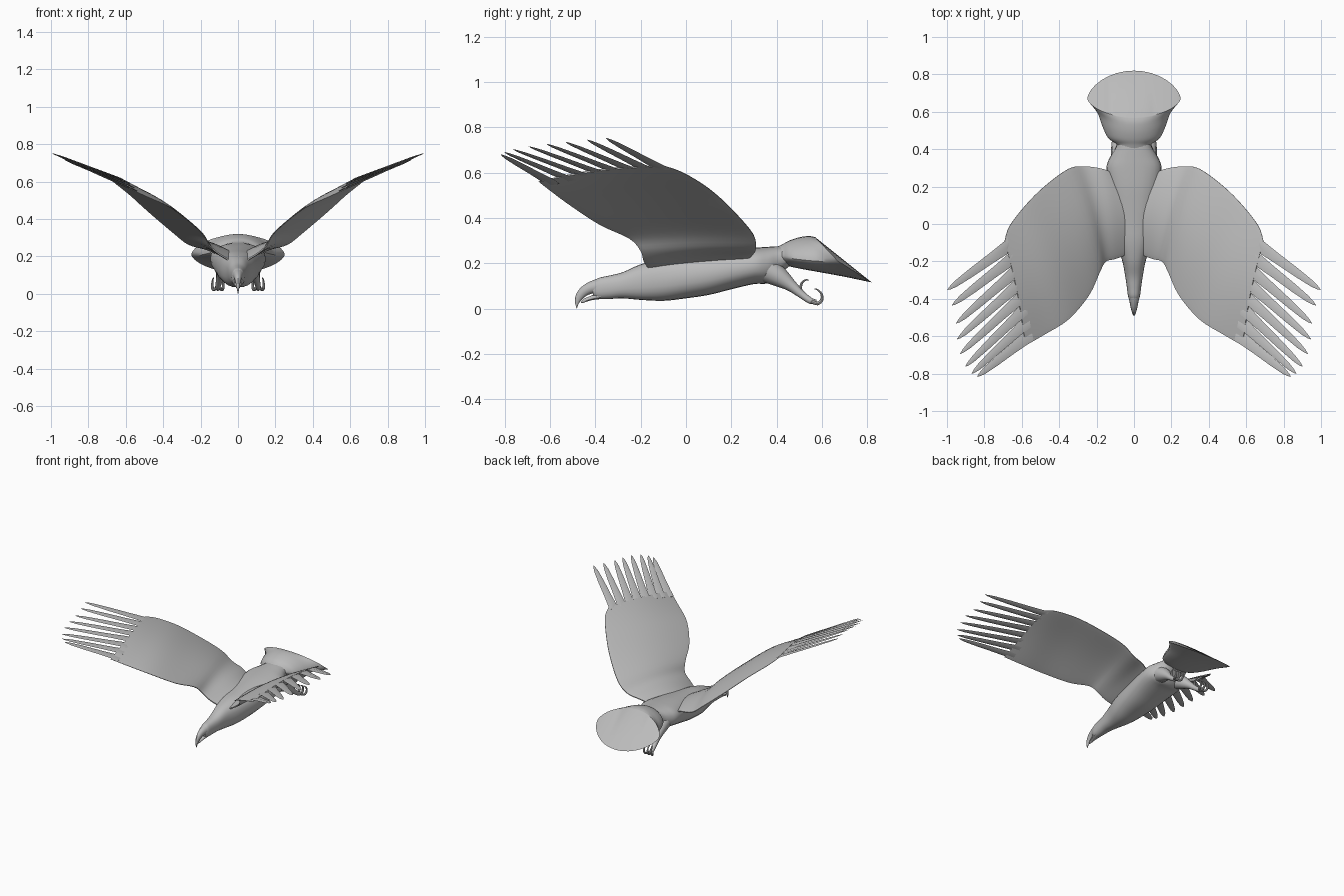
import bpy, bmesh, math
from mathutils import Vector

if "Cube" in bpy.data.objects:
    bpy.data.objects.remove(bpy.data.objects["Cube"])

grey = bpy.data.materials.new("plain grey")
grey.diffuse_color = (0.5, 0.5, 0.5, 1)
grey.use_nodes = True
grey.node_tree.nodes["Principled BSDF"].inputs["Base Color"].default_value = grey.diffuse_color


def smooth_rows(rows, steps=4):
    """Catmull-Rom interpolation of rows of numbers."""
    out = []
    for i in range(len(rows) - 1):
        a, b, c, d = (rows[max(i - 1, 0)], rows[i], rows[i + 1], rows[min(i + 2, len(rows) - 1)])
        for s in range(steps):
            t = s / steps
            out.append([0.5 * (2 * q + (r - p) * t + (2 * p - 5 * q + 4 * r - u) * t * t
                        + (3 * q - p - 3 * r + u) * t ** 3) for p, q, r, u in zip(a, b, c, d)])
    return out + [list(rows[-1])]


def loft(name, rings, mirror=False, strip_cap=False, angle=40):
    bm = bmesh.new()
    vs = [[bm.verts.new(p) for p in ring] for ring in rings]
    n = len(vs[0])
    for a, b in zip(vs, vs[1:]):
        for i in range(n):
            j = (i + 1) % n
            bm.faces.new((a[i], a[j], b[j], b[i]))
    bm.faces.new(vs[0])
    if strip_cap:                       # close the last ring with lengthwise strips
        e = vs[-1]
        for i in range(n // 2):
            q = [e[i], e[i + 1], e[(n - i - 1) % n], e[(n - i) % n]]
            bm.faces.new(list(dict.fromkeys(q)))
    else:
        bm.faces.new(vs[-1])
    bmesh.ops.recalc_face_normals(bm, faces=bm.faces)
    me = bpy.data.meshes.new(name)
    bm.to_mesh(me)
    bm.free()
    me.materials.append(grey)
    ob = bpy.data.objects.new(name, me)
    bpy.context.collection.objects.link(ob)
    if mirror:
        ob.modifiers.new("mirror", 'MIRROR').use_clip = False
    bpy.ops.object.select_all(action='DESELECT')
    ob.select_set(True)
    bpy.context.view_layer.objects.active = ob
    bpy.ops.object.shade_smooth_by_angle(angle=math.radians(angle))
    return ob


def power(v, e):
    return math.copysign(abs(v) ** e, v)


def body_rings(rows, n=24, e=0.85):
    """rows: y, half width, top z, bottom z"""
    return [[(w * power(math.cos(math.tau * i / n), e), y,
              (t + b) / 2 + (t - b) / 2 * power(math.sin(math.tau * i / n), e)) for i in range(n)]
            for y, w, t, b in smooth_rows(rows)]


def tube(name, pts, n=8, steps=4):
    """pts: x, y, z, radius"""
    rows = smooth_rows(pts, steps)
    rings = []
    for k, r in enumerate(rows):
        d = Vector(rows[min(k + 1, len(rows) - 1)][:3]) - Vector(rows[max(k - 1, 0)][:3])
        u = d.cross(Vector((1, 0, 0))).normalized()
        v = d.cross(u).normalized()
        rings.append([Vector(r[:3]) + max(r[3], .0005) * (u * math.cos(math.tau * i / n) + v * math.sin(math.tau * i / n))
                      for i in range(n)])
    return loft(name, rings, mirror=True)


# body, neck and head
loft("body", body_rings([
    (-.41, .022, .118, .055), (-.385, .032, .135, .042), (-.34, .038, .145, .042), (-.28, .047, .16, .045),
    (-.2, .062, .195, .038), (-.1, .092, .222, .034), (0, .112, .235, .045), (.1, .126, .248, .06),
    (.2, .14, .26, .085), (.3, .148, .268, .108), (.36, .127, .272, .112), (.41, .097, .275, .15),
    (.46, .085, .275, .19)]))

# hooked upper beak: rings tilt down toward the tip
upper = smooth_rows([(-.385, .098, .031, .036), (-.42, .092, .023, .027), (-.45, .076, .017, .023),
                     (-.472, .052, .011, .018), (-.482, .025, .006, .009), (-.482, .001, .001, .001)])
rings = []
for k, (y, z, w, h) in enumerate(upper):
    tilt = math.radians(80) * (k / (len(upper) - 1)) ** 1.3
    rings.append([(w * math.cos(math.tau * i / 12), y - h * math.sin(math.tau * i / 12) * math.sin(tilt),
                   z + h * math.sin(math.tau * i / 12) * math.cos(tilt)) for i in range(12)])
loft("upper_beak", rings)
loft("lower_beak", body_rings([(-.375, .026, .075, .042), (-.42, .016, .056, .036),
                               (-.45, .009, .043, .026), (-.463, .002, .03, .024)], 12))

# tail: lens-shaped rings that slant until the broad end face is cut
n = 32
rings = []
for y, w, zs, t, b, s in smooth_rows([
        (.4, .085, .235, .272, .185, 0), (.425, .092, .23, .283, .195, 0), (.46, .138, .222, .298, .182, .08),
        (.52, .168, .214, .313, .166, .25), (.6, .198, .208, .32, .142, .6), (.67, .25, .21, .315, .115, 1)]):
    ring = []
    for i in range(n):
        c, q = math.cos(math.tau * i / n), math.sin(math.tau * i / n)
        m = abs(q) ** 1.25
        ring.append((w * c, y + s * m * (-.1 if q > 0 else .15), zs + m * (t - zs if q > 0 else b - zs)))
    rings.append(ring)
loft("tail", rings, strip_cap=True)

# wing: head-side edge, tail-side edge, thickness
wing = smooth_rows([
    (.03, -.16, .17, .11, .27, .215, .05), (.10, -.187, .212, .17, .295, .24, .045),
    (.15, -.2, .255, .265, .308, .265, .036), (.18, -.25, .31, .35, .295, .33, .03),
    (.24, -.38, .37, .48, .2, .44, .024), (.35, -.51, .455, .58, .1, .53, .02),
    (.48, -.592, .515, .665, -.01, .598, .016), (.58, -.65, .56, .692, -.09, .628, .01)])


def chord(row, f, off=0.0):
    p = Vector(row[:3]).lerp(Vector(row[3:6]), f)
    bulge = math.sin(math.pi * f)
    return p + Vector((-.5, 0, .85)) * (.022 * bulge + off * row[6] * (.15 + .85 * bulge ** .7))


m = 14
fr = [(1 - math.cos(math.pi * i / m)) / 2 for i in range(m + 1)]
loft("wing", [[chord(r, f, .5) for f in fr] + [chord(r, f, -.5) for f in reversed(fr)] for r in wing], mirror=True)

# primary feathers fanned along the wing end
tips = smooth_rows([(.838, -.815, .68), (.895, -.775, .70), (.94, -.655, .722), (.955, -.51, .738),
                    (.998, -.352, .753)], 7)
count = 8
for k in range(count):
    f = (k + .5) / count
    root = chord(wing[-3], f)
    mid = chord(wing[-1], f)
    tip = Vector(tips[round(k * (len(tips) - 1) / (count - 1))])
    across = (Vector(wing[-1][3:6]) - Vector(wing[-1][:3])).normalized()
    up = across.cross(tip - mid).normalized()
    path = [(root, .035), (mid, .035), (mid.lerp(tip, .25), .029), (mid.lerp(tip, .6), .024),
            (mid.lerp(tip, .85), .017), (mid.lerp(tip, .95), .009), (tip, .001)]
    rings = []
    for p, w in path:
        th = .005 * min(1, w / .02)
        # slight twist so neighbouring feathers overlap like slats
        side = (across + up * .12).normalized()
        rings.append([p + side * w, p + up * th, p - side * w, p - up * th])
    loft(f"feather_{k + 1}", rings, mirror=True, angle=60)

# legs and curled talons
tube("leg", [(.065, .34, .18, .06), (.078, .41, .14, .045), (.092, .465, .1, .026),
             (.102, .51, .062, .017), (.108, .55, .034, .014), (.108, .575, .03, .009)], 12)
for k, dx in enumerate((-.024, 0, .024)):
    x = .108 + dx
    tube(f"front_toe_{k + 1}", [(.108, .55, .034, .009), (x, .58, .022, .008), (x + dx * .2, .6, .04, .007),
                                (x + dx * .2, .597, .066, .005), (x, .578, .084, .003), (x, .565, .086, .0005)])
tube("back_toe", [(.106, .545, .034, .009), (.1, .522, .055, .008), (.1, .506, .085, .007),
                  (.1, .513, .115, .005), (.102, .532, .127, .003), (.102, .545, .123, .0005)])
